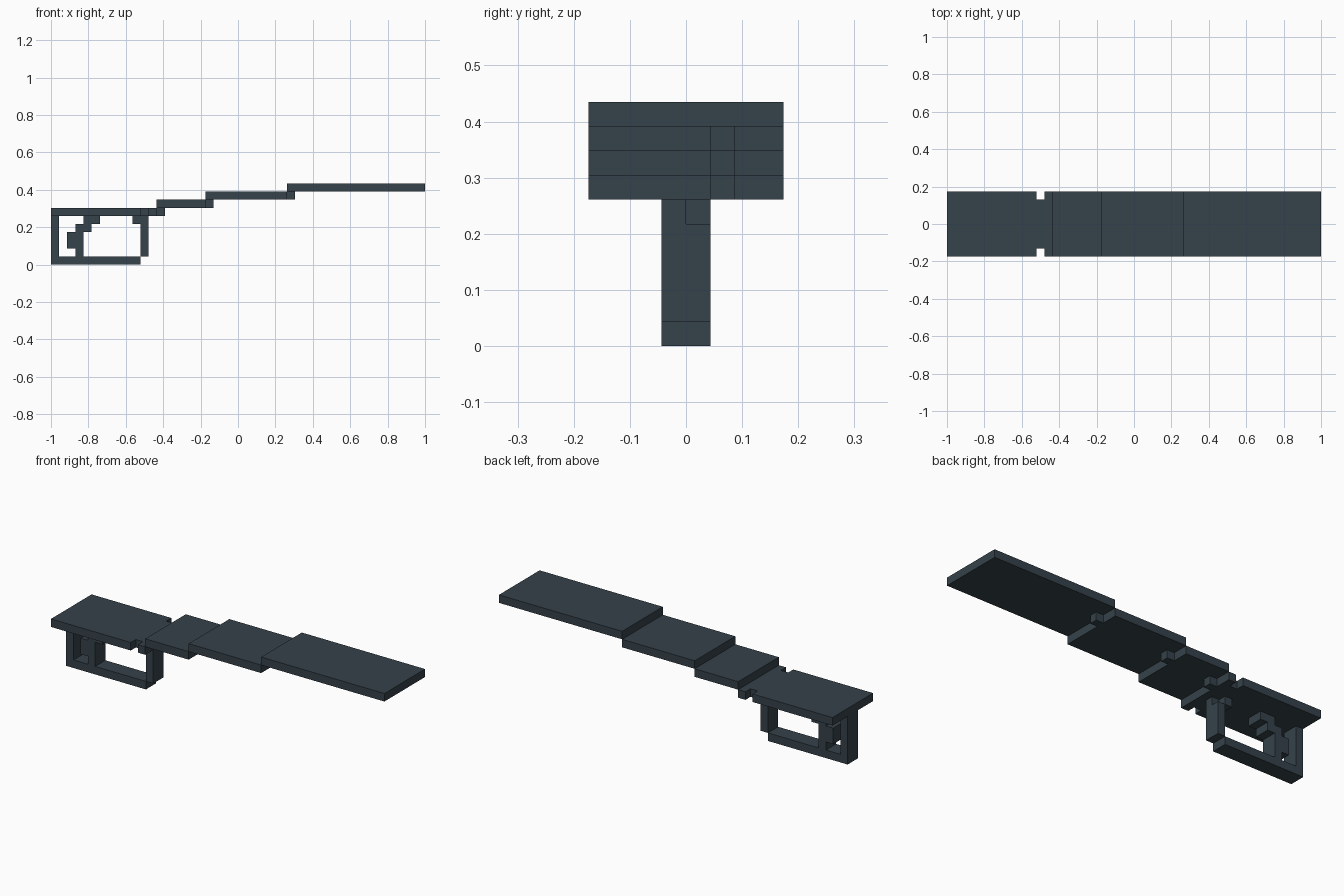
import bpy
import bmesh

if "Cube" in bpy.data.objects:
    bpy.data.objects.remove(bpy.data.objects["Cube"])

U = 2 / 46  # one block unit; lengths below are counted in units

slate = bpy.data.materials.new("dark slate")
slate.diffuse_color = (0.036, 0.054, 0.069, 1)
slate.use_nodes = True
slate.node_tree.nodes["Principled BSDF"].inputs["Base Color"].default_value = slate.diffuse_color


def block_part(name, *boxes):
    """Join boxes given as (x0, x1, y0, y1, z0, z1) into one object."""
    bm = bmesh.new()
    for x0, x1, y0, y1, z0, z1 in boxes:
        verts = bmesh.ops.create_cube(bm, size=1)["verts"]
        for v in verts:
            v.co.x = (x1 if v.co.x > 0 else x0) * U - 1
            v.co.y = (y1 if v.co.y > 0 else y0) * U
            v.co.z = (z1 if v.co.z > 0 else z0) * U
    mesh = bpy.data.meshes.new(name)
    bm.to_mesh(mesh)
    bm.free()
    mesh.materials.append(slate)
    obj = bpy.data.objects.new(name, mesh)
    bpy.context.collection.objects.link(obj)


# Rear plate, with a narrow neck behind its front bar
block_part("rear_plate", (0, 11, -4, 4, 6, 7), (11, 12, -3, 3, 6, 7),
           (12, 13, -4, 4, 6, 7))

# Three plates stepping upward
for i, (x0, x1) in enumerate([(13, 19), (19, 29), (29, 46)]):
    block_part(f"step_plate_{i + 1}", (x0, x1, -4, 4, 7 + i, 8 + i))

# Small off-centre connector under the start of each step
for i, x in enumerate([13, 19, 29]):
    block_part(f"connector_{i + 1}", (x, x + 1, 1, 2, 6 + i, 7 + i))

# Handle frame below the rear plate
block_part("bottom_bar", (0, 11, -1, 1, 0, 1))
block_part("rear_post", (0, 1, -1, 1, 1, 6))
block_part("front_post", (11, 12, -1, 1, 1, 5), (11, 12, -1, 0, 5, 6))
block_part("front_brace", (10, 11, -1, 1, 5, 6))

# Stepped inner grip
block_part("inner_grip", (3, 4, -1, 1, 1, 2), (2, 4, -1, 1, 2, 4),
           (3, 5, -1, 1, 4, 5), (4, 6, -1, 1, 5, 6))
